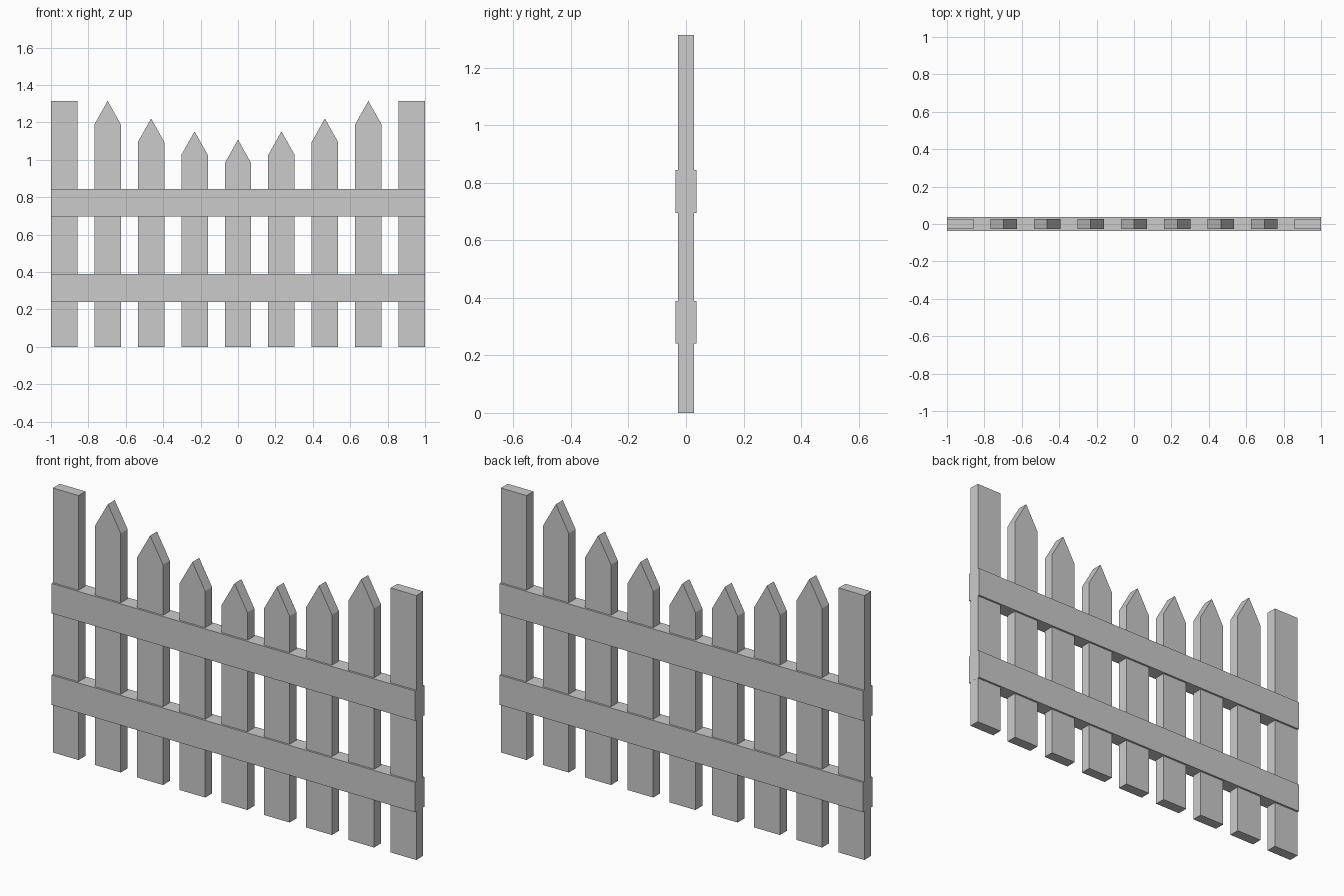
import bpy

if "Cube" in bpy.data.objects:
    bpy.data.objects.remove(bpy.data.objects["Cube"])

WIDTH = 0.1415      # board width
STEP = 0.2323       # spacing between board centres
BOARD_Y = 0.027     # half thickness of boards
RAIL_Y = 0.037      # half thickness of rails


def extrude_profile(name, profile, half_y):
    """Extrude an x-z outline symmetrically along y."""
    n = len(profile)
    verts = [(x, -half_y, z) for x, z in profile] + [(x, half_y, z) for x, z in profile]
    faces = [tuple(range(n)), tuple(reversed(range(n, 2 * n)))]
    for i in range(n):
        j = (i + 1) % n
        faces.append((i, i + n, j + n, j))
    mesh = bpy.data.meshes.new(name)
    mesh.from_pydata(verts, [], faces)
    obj = bpy.data.objects.new(name, mesh)
    bpy.context.collection.objects.link(obj)
    return obj


def board(name, x, top, point=0.0):
    a, b = x - WIDTH / 2, x + WIDTH / 2
    profile = [(a, 0), (b, 0), (b, top - point)]
    if point:
        profile.append((x, top))
    profile.append((a, top - point))
    extrude_profile(name, profile, BOARD_Y)


# Pointed pickets, dipping towards the middle
tops = [1.108, 1.152, 1.221, 1.315]
for i in range(-3, 4):
    board(f"picket_{i + 4}", i * STEP, tops[abs(i)], 0.126)

# Flat-topped end posts
for side, label in ((-1, "left"), (1, "right")):
    board(f"{label}_post", side * 4 * STEP, 1.315)

# Horizontal rails running through all boards
for label, low, high in (("lower", 0.241, 0.389), ("upper", 0.696, 0.844)):
    extrude_profile(f"{label}_rail", [(-1, low), (1, low), (1, high), (-1, high)], RAIL_Y)
